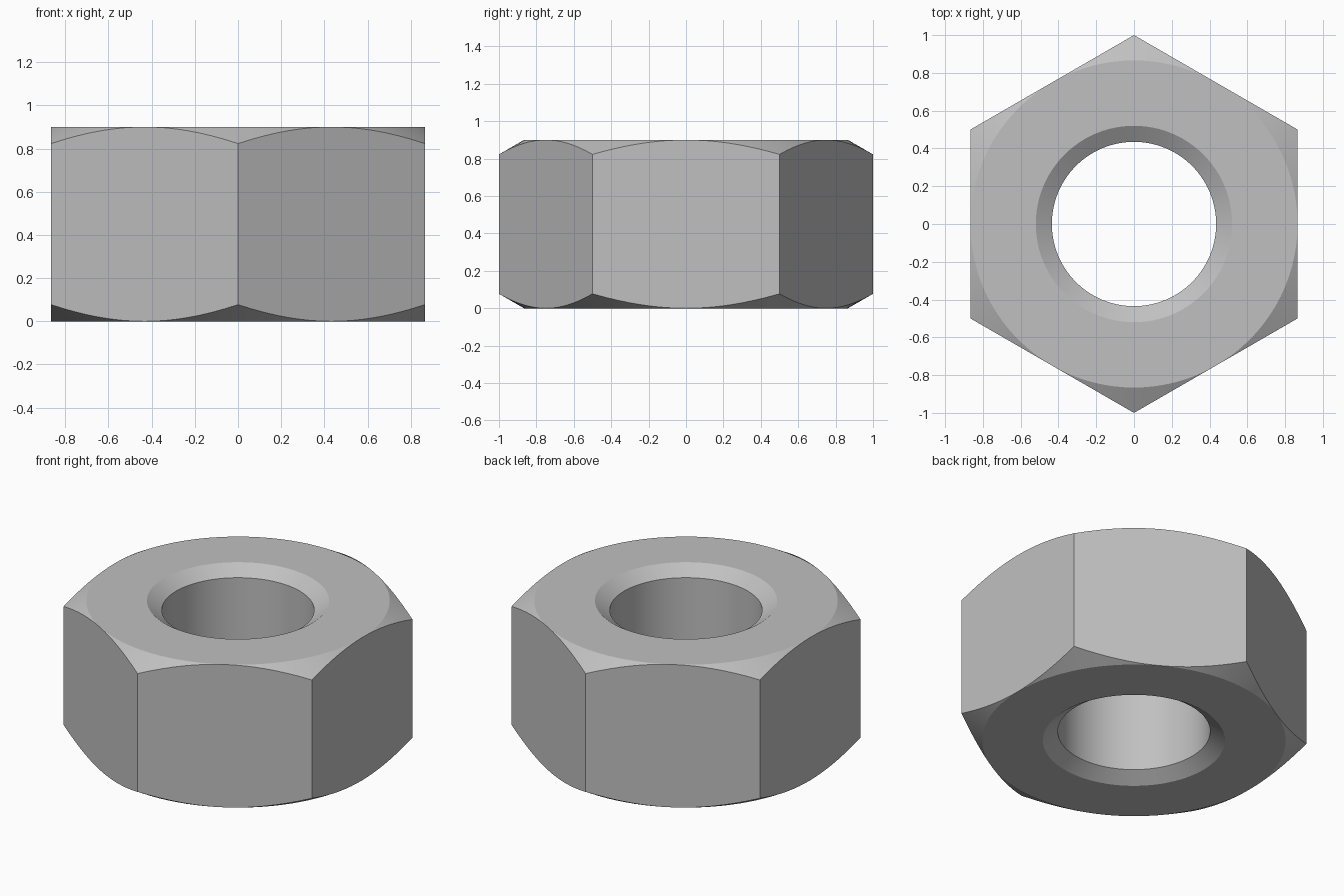
import bpy, bmesh
from math import cos, sin, pi

cube = bpy.data.objects.get("Cube")
if cube:
    bpy.data.objects.remove(cube, do_unlink=True)

HEIGHT = 0.9
FLAT = cos(pi / 6)      # centre to flat; corners lie at radius 1
SLOPE = 0.577           # 30 degree corner chamfer
HOLE, MOUTH, SINK = 0.435, 0.52, 0.058
SEGS = 96

steel = bpy.data.materials.new("steel_grey")
steel.use_nodes = True
colour = (0.53, 0.53, 0.53, 1)
steel.diffuse_color = colour
steel.node_tree.nodes["Principled BSDF"].inputs["Base Color"].default_value = colour


def section(angle):
    """Closed (radius, height) profile of the nut at one angle."""
    offset = (angle - pi / 6 + pi / 3) % (pi / 3) - pi / 6
    # corners at 90 degrees, flats facing +x and every 60 degrees
    offset = (angle + pi / 6) % (pi / 3) - pi / 6
    rim = FLAT / cos(offset)
    drop = (rim - FLAT) * SLOPE
    lower = [(HOLE, SINK), (MOUTH, 0), (FLAT, 0), (rim, drop)]
    return lower + [(r, HEIGHT - z) for r, z in reversed(lower)]


# Nut body: the profile swept around the hole, with hexagonal flats
bm = bmesh.new()
columns = []
for i in range(SEGS):
    a = 2 * pi * i / SEGS
    columns.append([bm.verts.new((r * cos(a), r * sin(a), z)) for r, z in section(a)])
for i, here in enumerate(columns):
    there = columns[(i + 1) % SEGS]
    for j in range(len(here)):
        k = (j + 1) % len(here)
        bm.faces.new((here[j], there[j], there[k], here[k]))
# Chamfer closes to a point at the middle of each flat
bmesh.ops.remove_doubles(bm, verts=bm.verts, dist=1e-5)
bmesh.ops.recalc_face_normals(bm, faces=bm.faces)
mesh = bpy.data.meshes.new("hex_nut")
bm.to_mesh(mesh)
bm.free()
mesh.materials.append(steel)
nut = bpy.data.objects.new("hex_nut", mesh)
bpy.context.collection.objects.link(nut)

# Smooth the round surfaces, keep the rims and corners crisp
bpy.ops.object.select_all(action='DESELECT')
nut.select_set(True)
bpy.context.view_layer.objects.active = nut
bpy.ops.object.shade_smooth_by_angle(angle=0.35)
